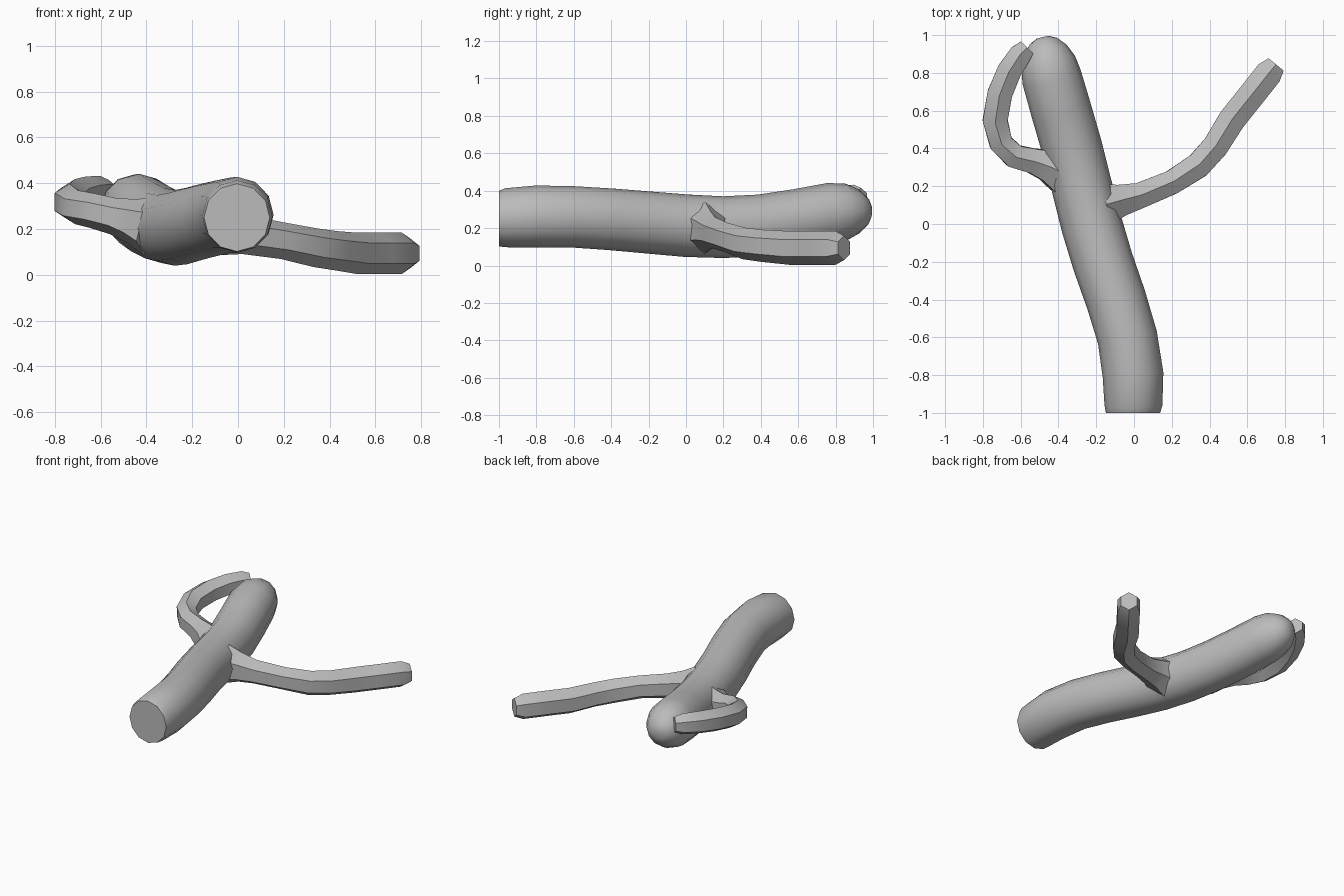
import bpy, bmesh, math
from mathutils import Vector

bark = bpy.data.materials.new("plain grey")
bark.diffuse_color = (0.5, 0.5, 0.5, 1)


def tube(name, path, sides, angle, first_dir=None, squash=1.0):
    """Sweep a polygon ring along (x, y, z, radius) points and cap both ends."""
    bm = bmesh.new()
    pts = [Vector(p[:3]) for p in path]
    rings = []
    for i, p in enumerate(pts):
        d = (pts[min(i + 1, len(pts) - 1)] - pts[max(i - 1, 0)]).normalized()
        if i == 0 and first_dir:
            d = Vector(first_dir)
        side = d.cross(Vector((0, 0, 1))).normalized()
        up = side.cross(d)
        r = path[i][3]
        rings.append([bm.verts.new(p + side * (r * squash * math.sin(a)) + up * (r * math.cos(a)))
                      for a in (2 * math.pi * k / sides for k in range(sides))])
    for a, b in zip(rings, rings[1:]):
        for k in range(sides):
            n = (k + 1) % sides
            bm.faces.new((a[k], a[n], b[n], b[k]))
    # Fan caps
    for ring, p in ((rings[0], pts[0]), (rings[-1], pts[-1])):
        c = bm.verts.new(p)
        for k in range(sides):
            bm.faces.new((c, ring[k], ring[(k + 1) % sides]))
    bmesh.ops.recalc_face_normals(bm, faces=bm.faces)
    me = bpy.data.meshes.new(name)
    bm.to_mesh(me)
    bm.free()
    me.materials.append(bark)
    ob = bpy.data.objects.new(name, me)
    bpy.context.collection.objects.link(ob)
    bpy.context.view_layer.objects.active = ob
    ob.select_set(True)
    bpy.ops.object.shade_smooth_by_angle(angle=math.radians(angle))
    ob.select_set(False)
    return ob


# Thick curved trunk with a flat front end and a rounded back end
tube("trunk", [
    (-0.005, -1.0, 0.25, 0.148), (-0.003, -0.96, 0.255, 0.158), (-0.005, -0.8, 0.262, 0.166),
    (-0.035, -0.6, 0.26, 0.164), (-0.095, -0.4, 0.247, 0.165), (-0.165, -0.2, 0.23, 0.166),
    (-0.225, 0.0, 0.213, 0.167), (-0.277, 0.2, 0.205, 0.165), (-0.327, 0.4, 0.215, 0.165),
    (-0.385, 0.6, 0.245, 0.165), (-0.437, 0.78, 0.28, 0.163), (-0.455, 0.86, 0.288, 0.15),
    (-0.468, 0.925, 0.288, 0.118), (-0.478, 0.97, 0.287, 0.075), (-0.482, 0.988, 0.286, 0.035)],
    12, 31, (0, 1, 0), 0.97)

# Long side branch, flared where it leaves the trunk
tube("right_branch", [
    (-0.16, 0.10, 0.20, 0.14), (-0.07, 0.125, 0.19, 0.105), (0.03, 0.15, 0.175, 0.085),
    (0.20, 0.22, 0.148, 0.08), (0.34, 0.31, 0.118, 0.085), (0.43, 0.41, 0.105, 0.086),
    (0.52, 0.555, 0.094, 0.09), (0.62, 0.68, 0.094, 0.09), (0.715, 0.80, 0.094, 0.09),
    (0.752, 0.845, 0.094, 0.065)],
    6, 32, None, 0.92)

# Short branch that curls back to touch the trunk
tube("left_branch", [
    (-0.38, 0.27, 0.21, 0.13), (-0.46, 0.31, 0.235, 0.10), (-0.54, 0.335, 0.255, 0.08),
    (-0.635, 0.36, 0.28, 0.076), (-0.705, 0.43, 0.295, 0.075), (-0.735, 0.55, 0.318, 0.08),
    (-0.71, 0.69, 0.338, 0.08), (-0.66, 0.81, 0.352, 0.078), (-0.60, 0.90, 0.36, 0.072),
    (-0.565, 0.935, 0.36, 0.055)],
    6, 32, None, 0.95)
